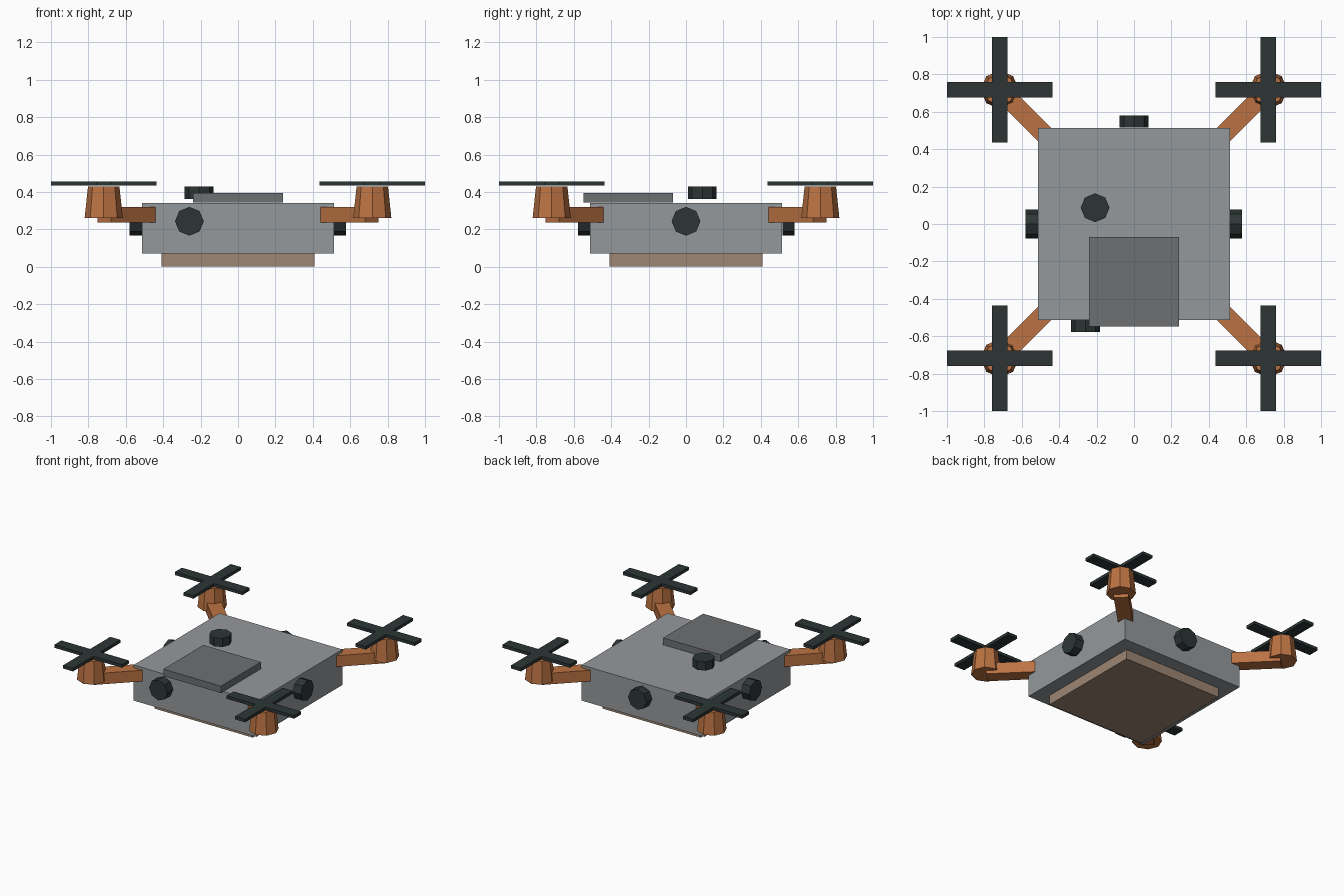
import bpy, math
from mathutils import Matrix

if "Cube" in bpy.data.objects:
    bpy.data.objects.remove(bpy.data.objects["Cube"])


def material(name, rgb):
    m = bpy.data.materials.new(name)
    m.diffuse_color = (*rgb, 1)
    m.use_nodes = True
    m.node_tree.nodes["Principled BSDF"].inputs["Base Color"].default_value = m.diffuse_color
    return m


GREY = material("body grey", (0.30, 0.315, 0.33))
SLATE = material("plate grey", (0.155, 0.16, 0.17))
ORANGE = material("copper orange", (0.50, 0.17, 0.055))
DARK = material("dark rubber", (0.026, 0.036, 0.036))
BROWN = material("pad brown", (0.34, 0.24, 0.17))


def box(name, lo, hi, mat, turn=Matrix()):
    """Box between two corners, turned about the origin."""
    bpy.ops.mesh.primitive_cube_add(size=1)
    o = bpy.context.object
    o.name = name
    size = [b - a for a, b in zip(lo, hi)]
    mid = [(a + b) / 2 for a, b in zip(lo, hi)]
    o.data.transform(turn @ Matrix.Translation(mid) @ Matrix.Diagonal((*size, 1)))
    o.data.materials.append(mat)
    return o


def frustum(name, r1, r2, depth, loc, mat, rot=(0, 0, 0)):
    bpy.ops.mesh.primitive_cone_add(vertices=8, radius1=r1, radius2=r2,
                                    depth=depth, location=loc, rotation=rot)
    o = bpy.context.object
    o.name = name
    o.data.materials.append(mat)
    return o


# Hull, belly pad and raised front plate
box("body", (-0.512, -0.512, 0.072), (0.512, 0.512, 0.34), GREY)
box("belly_pad", (-0.41, -0.41, 0), (0.41, 0.41, 0.075), BROWN)
box("top_plate", (-0.24, -0.547, 0.343), (0.24, -0.07, 0.395), SLATE)

# Sensor pucks on the sides and top
H = math.pi / 2
for name, loc, rot in (
        ("front_sensor", (-0.26, -0.545, 0.243), (H, 0, 0)),
        ("back_sensor", (0, 0.548, 0.243), (H, 0, 0)),
        ("left_sensor", (-0.547, 0, 0.243), (0, H, 0)),
        ("right_sensor", (0.545, 0, 0.243), (0, H, 0)),
        ("top_sensor", (-0.208, 0.087, 0.396), (0, 0, 0))):
    frustum(name, 0.077, 0.077, 0.066, loc, DARK, rot)

# Four corner arms, each with a motor and a crossed rotor
for side, sx in (("left", -1), ("right", 1)):
    for end, sy in (("front", -1), ("back", 1)):
        tag = f"{end}_{side}"
        x, y = sx * 0.718, sy * 0.718
        turn = Matrix.Rotation(math.atan2(sy, sx), 4, "Z")
        box(tag + "_arm", (0.55, -0.051, 0.236), (1.01, 0.051, 0.32), ORANGE, turn)
        frustum(tag + "_motor", 0.102, 0.084, 0.168, (x, y, 0.345), ORANGE)
        box(tag + "_blade_x", (x - 0.282, y - 0.042, 0.434), (x + 0.282, y + 0.042, 0.457), DARK)
        box(tag + "_blade_y", (x - 0.042, y - 0.282, 0.434), (x + 0.042, y + 0.282, 0.457), DARK)
